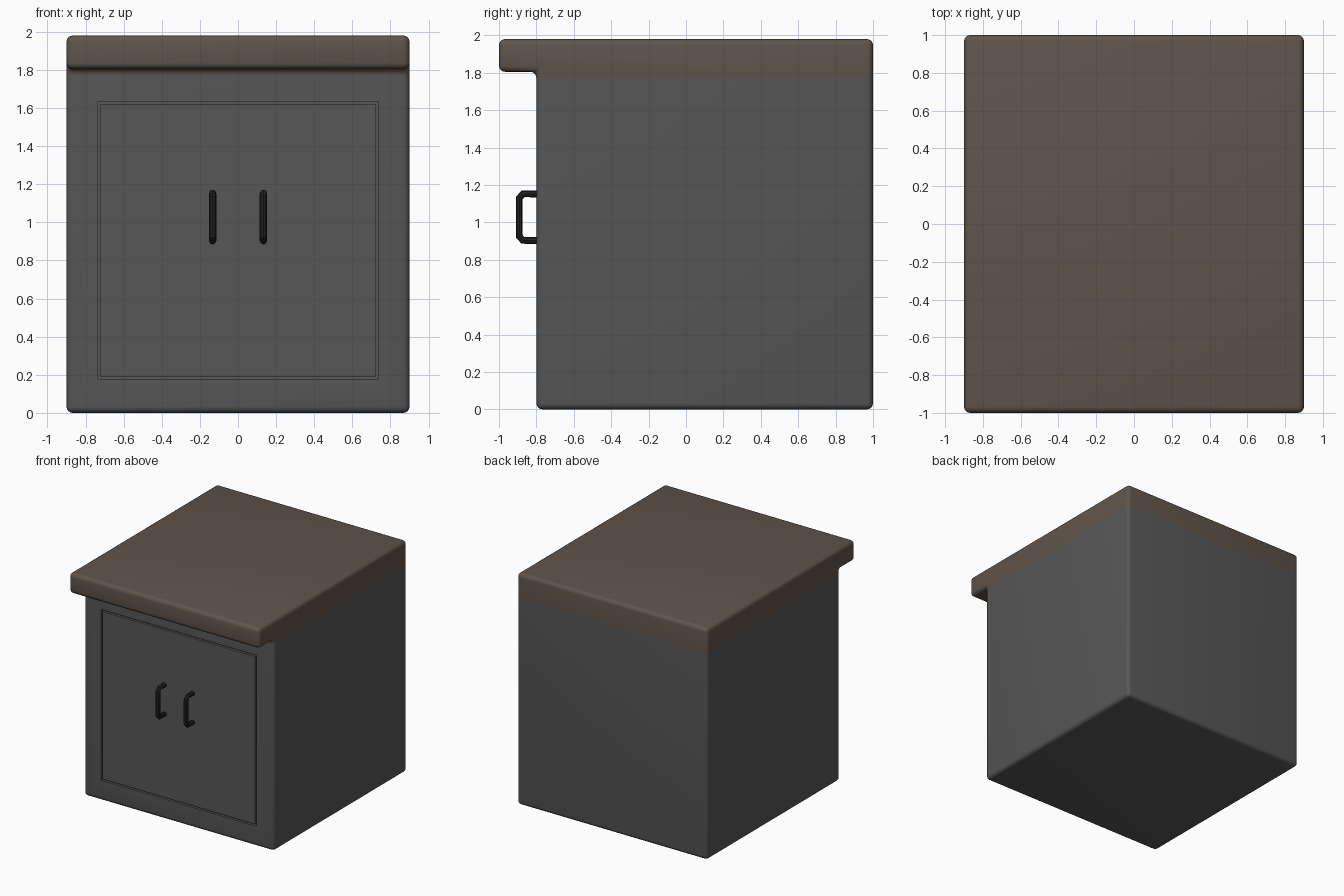
import bpy, bmesh
from mathutils import Vector

if "Cube" in bpy.data.objects:
    bpy.data.objects.remove(bpy.data.objects["Cube"])

SEAM = 1.77   # height where the cabinet meets the worktop


def material(name, rgb):
    m = bpy.data.materials.new(name)
    m.diffuse_color = (*rgb, 1)
    m.use_nodes = True
    m.node_tree.nodes["Principled BSDF"].inputs["Base Color"].default_value = m.diffuse_color
    return m


def finish(obj, mat):
    obj.data.materials.append(mat)
    bpy.ops.object.select_all(action='DESELECT')
    obj.select_set(True)
    bpy.context.view_layer.objects.active = obj
    bpy.ops.object.shade_smooth_by_angle(angle=0.6)


def rounded_shell():
    # side profile (y, z) with the front overhang, extruded across x and rounded
    profile = [(-0.8, 0), (1, 0), (1, 1.98), (-1, 1.98), (-1, 1.805), (-0.8, 1.805)]
    bm = bmesh.new()
    face = bm.faces.new([bm.verts.new((-0.9, y, z)) for y, z in profile])
    ext = bmesh.ops.extrude_face_region(bm, geom=[face])
    bmesh.ops.translate(bm, vec=(1.8, 0, 0),
                        verts=[g for g in ext['geom'] if isinstance(g, bmesh.types.BMVert)])
    bmesh.ops.recalc_face_normals(bm, faces=bm.faces)
    bmesh.ops.bevel(bm, geom=bm.edges[:], offset=0.033, segments=4, profile=0.5,
                    affect='EDGES', clamp_overlap=True)
    return bm


def cut_part(name, keep_below, mat, detail=None):
    bm = rounded_shell()
    bmesh.ops.bisect_plane(bm, geom=bm.verts[:] + bm.edges[:] + bm.faces[:], dist=1e-5,
                           plane_co=(0, 0, SEAM), plane_no=(0, 0, 1),
                           clear_outer=keep_below, clear_inner=not keep_below)
    if detail:
        detail(bm)
    me = bpy.data.meshes.new(name)
    bm.to_mesh(me)
    bm.free()
    obj = bpy.data.objects.new(name, me)
    bpy.context.collection.objects.link(obj)
    finish(obj, mat)


def door_groove(bm):
    # inset the front face to the door outline, then sink a narrow groove
    front = max((f for f in bm.faces if f.normal.y < -0.99), key=lambda f: f.calc_area())
    bmesh.ops.inset_individual(bm, faces=[front], thickness=0.13)
    mid = front.calc_center_median()
    for v in front.verts:
        v.co.x = 0.735 if v.co.x > mid.x else -0.735
        v.co.z = 1.635 if v.co.z > mid.z else 0.175
    for thickness, depth in ((0.001, -0.02), (0.018, 0), (0.001, 0.02)):
        bmesh.ops.inset_individual(bm, faces=[front], thickness=thickness, depth=depth)


def handle(name, x, mat):
    # bent octagonal bar
    path = [(-0.79, 1.152), (-0.872, 1.152), (-0.891, 1.13),
            (-0.891, 0.925), (-0.872, 0.903), (-0.79, 0.903)]
    cu = bpy.data.curves.new(name, 'CURVE')
    cu.dimensions = '3D'
    cu.bevel_depth = 0.019
    cu.bevel_resolution = 2
    cu.use_fill_caps = True
    sp = cu.splines.new('POLY')
    sp.points.add(len(path) - 1)
    for p, (y, z) in zip(sp.points, path):
        p.co = (x, y, z, 1)
    obj = bpy.data.objects.new(name, cu)
    bpy.context.collection.objects.link(obj)
    bpy.ops.object.select_all(action='DESELECT')
    obj.select_set(True)
    bpy.context.view_layer.objects.active = obj
    bpy.ops.object.convert(target='MESH')
    finish(bpy.context.view_layer.objects.active, mat)


grey = material("painted_grey", (0.095, 0.095, 0.095))
brown = material("worktop_brown", (0.115, 0.09, 0.07))
black = material("handle_black", (0.015, 0.015, 0.015))

cut_part("cabinet_body", True, grey, door_groove)
cut_part("worktop", False, brown)
for side, x in (("left", -0.133), ("right", 0.133)):
    handle(f"{side}_handle", x, black)
